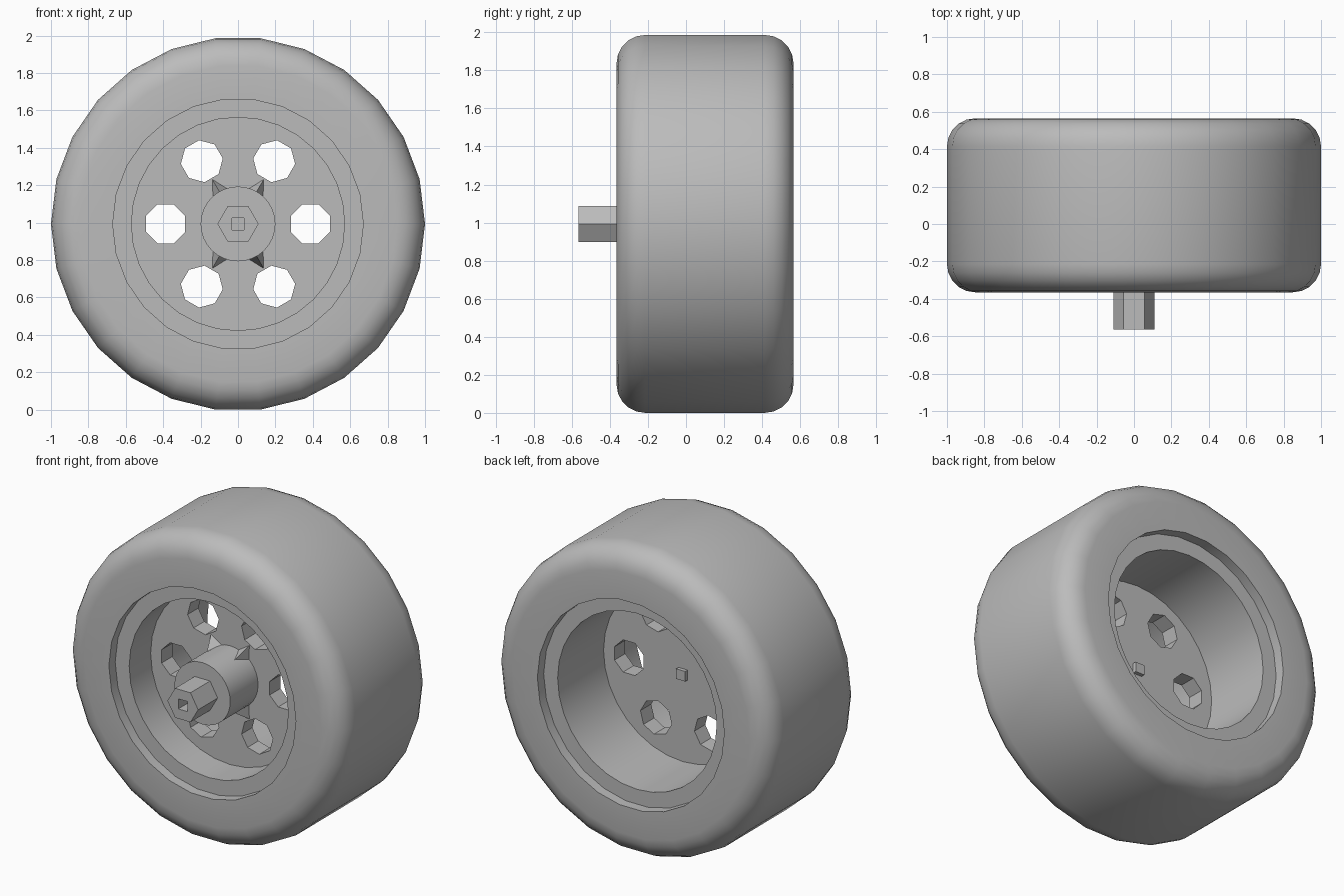
import bpy, bmesh, math
from mathutils import Matrix, Vector

if "Cube" in bpy.data.objects:
    bpy.data.objects.remove(bpy.data.objects["Cube"], do_unlink=True)

CZ = 0.993                       # axle height
FRONT, BACK = -0.365, 0.565      # tyre side walls

grey = bpy.data.materials.new("plain grey")
grey.use_nodes = True
grey.diffuse_color = (0.5, 0.5, 0.5, 1)
grey.node_tree.nodes["Principled BSDF"].inputs["Base Color"].default_value = (0.5, 0.5, 0.5, 1)


def finish(name, bm, smooth=None):
    bmesh.ops.recalc_face_normals(bm, faces=bm.faces[:])
    mesh = bpy.data.meshes.new(name)
    bm.to_mesh(mesh)
    bm.free()
    mesh.materials.append(grey)
    obj = bpy.data.objects.new(name, mesh)
    bpy.context.collection.objects.link(obj)
    if smooth:
        shade(obj, smooth)
    return obj


def activate(obj):
    bpy.ops.object.select_all(action="DESELECT")
    obj.select_set(True)
    bpy.context.view_layer.objects.active = obj


def shade(obj, angle):
    activate(obj)
    bpy.ops.object.shade_smooth_by_angle(angle=math.radians(angle))


def lathe(name, profile, sides, smooth=None):
    """Spin a closed (radius, y) profile about the axle."""
    bm = bmesh.new()
    rings = []
    for i in range(sides):
        a = 2 * math.pi * i / sides
        rings.append([bm.verts.new((r * math.cos(a), y, CZ + r * math.sin(a)))
                      for r, y in profile])
    n = len(profile)
    for i in range(sides):
        p, q = rings[i], rings[(i + 1) % sides]
        for j in range(n):
            k = (j + 1) % n
            if profile[j][0] + profile[k][0] > 0:
                bm.faces.new((p[j], p[k], q[k], q[j]))
    bmesh.ops.remove_doubles(bm, verts=bm.verts[:], dist=1e-5)
    return finish(name, bm, smooth)


def add_prism(bm, sides, radius, x, z, y0, y1, turn=0.0):
    """Add a regular prism that runs along y."""
    mat = (Matrix.Translation((x, (y0 + y1) / 2, CZ + z))
           @ Matrix.Rotation(-turn, 4, "Y") @ Matrix.Rotation(math.pi / 2, 4, "X"))
    bmesh.ops.create_cone(bm, cap_ends=True, segments=sides, radius1=radius,
                          radius2=radius, depth=y1 - y0, matrix=mat)


def cut(obj, cutter):
    cutter.hide_render = True
    mod = obj.modifiers.new("cut", "BOOLEAN")
    mod.operation, mod.solver, mod.object = "DIFFERENCE", "EXACT", cutter
    activate(obj)
    bpy.ops.object.modifier_apply(modifier=mod.name)
    bpy.data.objects.remove(cutter, do_unlink=True)


# Tyre with rounded shoulders
R, STEPS = 0.15, 5
arc = [math.pi / 2 * i / STEPS for i in range(STEPS + 1)]
shoulder = [(1 - R + R * math.sin(a), R - R * math.cos(a)) for a in arc]
tyre = [(0.67, FRONT)] + [(r, FRONT + d) for r, d in shoulder]
tyre += [(r, BACK - d) for r, d in reversed(shoulder)] + [(0.67, BACK)]
lathe("tyre", tyre, 26, 35)

# Rim, web disc and hub in one turned part
WEB_FRONT, WEB_BACK, STEP = -0.08, 0.03, 0.065
rim = lathe("rim_and_hub", [
    (0, FRONT), (0.2, FRONT), (0.2, WEB_FRONT), (0.57, WEB_FRONT),
    (0.57, FRONT + STEP), (0.69, FRONT + STEP), (0.69, BACK - STEP),
    (0.57, BACK - STEP), (0.57, WEB_BACK), (0, WEB_BACK)], 32)

# Six eight-sided holes through the web
bm = bmesh.new()
for i in range(6):
    a = math.radians(60 * i)
    add_prism(bm, 8, 0.113, 0.387 * math.cos(a), 0.387 * math.sin(a),
              -0.2, 0.15, a + math.pi / 8)
cut(rim, finish("hole_cutter", bm))
shade(rim, 30)

# Small gussets between the hub and the upper and lower holes
bm = bmesh.new()
for deg in (60, 120, 240, 300):
    a = math.radians(deg)
    out = Vector((math.cos(a), 0, math.sin(a)))
    side = Vector((-math.sin(a), 0, math.cos(a)))
    hub = Vector((0, WEB_FRONT, CZ)) + out * 0.18
    base = [hub + side * 0.05, hub - side * 0.05, hub + out * 0.095]
    tip = bm.verts.new(hub + Vector((0, -0.12, 0)))
    ring = [bm.verts.new(p) for p in base]
    bm.faces.new(ring)
    for j in range(3):
        bm.faces.new((ring[j], ring[(j + 1) % 3], tip))
finish("hub_gussets", bm)

# Hexagonal axle stub with a square socket
bm = bmesh.new()
add_prism(bm, 6, 0.11, 0, 0, -0.565, FRONT + 0.02, math.pi / 2 * 0)
stub = finish("axle_stub", bm)
# Align a corner of the hexagon with the x axis
if max(v.co.x for v in stub.data.vertices) < 0.1:
    turn = Matrix.Translation((0, 0, CZ)) @ Matrix.Rotation(math.pi / 6, 4, "Y") @ Matrix.Translation((0, 0, -CZ))
    stub.data.transform(turn)
bm = bmesh.new()
add_prism(bm, 4, 0.046, 0, 0, -0.6, -0.47, math.pi / 4)
cut(stub, finish("socket_cutter", bm))

# Square pin end at the back of the web
bm = bmesh.new()
add_prism(bm, 4, 0.046, 0, 0, 0.0, WEB_BACK + 0.025, math.pi / 4)
finish("axle_pin", bm)
